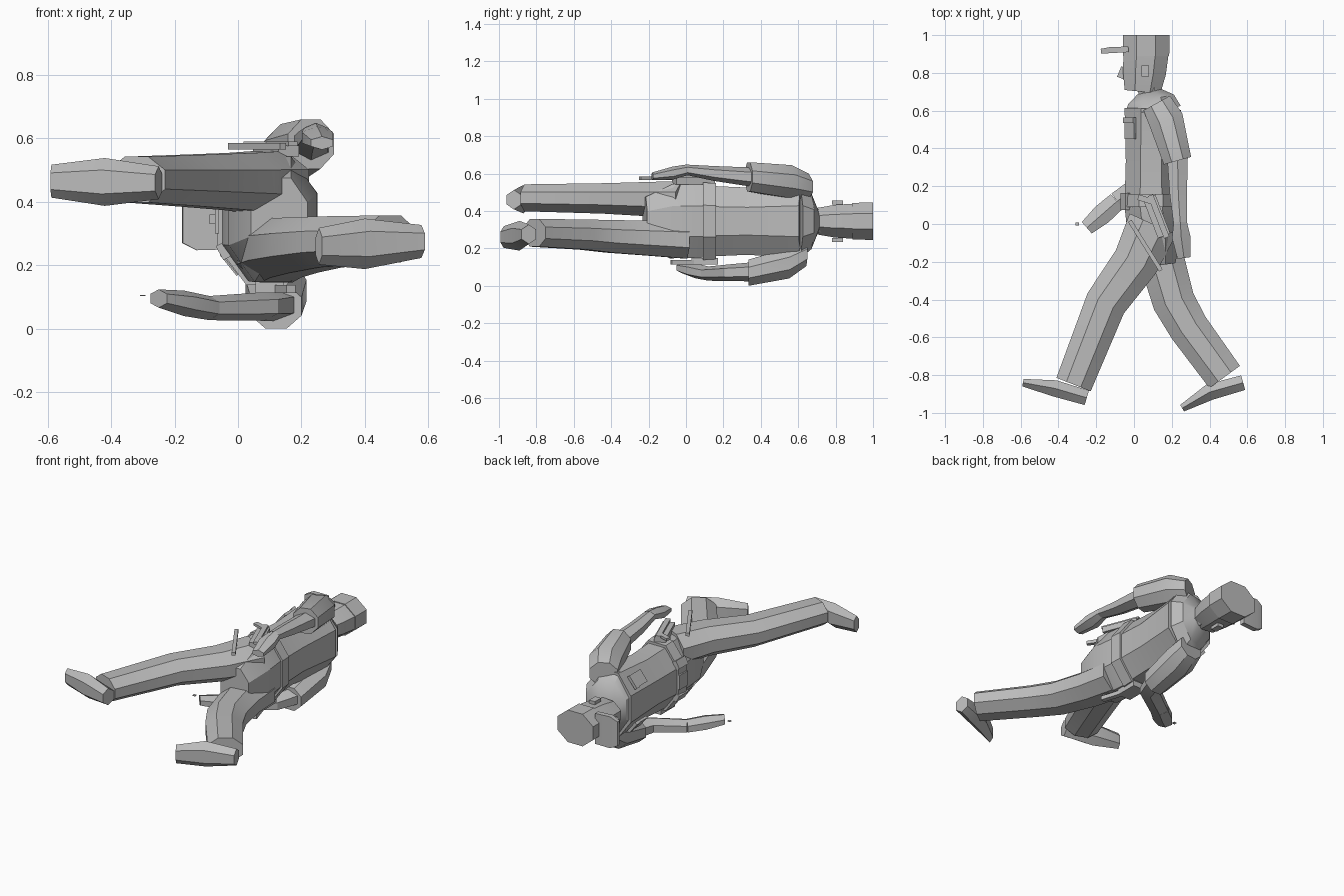
import bpy, bmesh, math
from mathutils import Vector, Euler

cube = bpy.data.objects.get("Cube")
if cube:
    bpy.data.objects.remove(cube, do_unlink=True)

grey = bpy.data.materials.new("plain grey")
grey.use_nodes = True
colour = (.5, .5, .5, 1)
grey.diffuse_color = colour
grey.node_tree.nodes["Principled BSDF"].inputs["Base Color"].default_value = colour

# Plane that splits the body into its left and right halves
BODY_MIDDLE = .345


def finish(name, bm):
    """Turn a bmesh into a named grey object, smooth except at sharp edges."""
    bmesh.ops.recalc_face_normals(bm, faces=bm.faces)
    mesh = bpy.data.meshes.new(name)
    bm.to_mesh(mesh)
    bm.free()
    mesh.materials.append(grey)
    obj = bpy.data.objects.new(name, mesh)
    bpy.context.collection.objects.link(obj)
    bpy.ops.object.select_all(action='DESELECT')
    obj.select_set(True)
    bpy.context.view_layer.objects.active = obj
    bpy.ops.object.shade_smooth_by_angle(angle=math.radians(28))


def blend(pair, t):
    """Straight mix between the start and end value of a pair."""
    start, end = pair
    return start + (end - start) * t


def limb(name, path, depth, width, z=(BODY_MIDDLE, BODY_MIDDLE), bulge=0, sides=8):
    """Tapering faceted tube along a path seen from the side of the body.

    Depth is measured in the plane of the path, width is the half width across
    the body, z is the sideways position; bulge swells the middle.
    """
    bm = bmesh.new()
    points = [Vector((x, y, 0)) for x, y in path]
    last = len(points) - 1
    grow = 1 / math.cos(math.pi / sides)
    rings = []
    for k, point in enumerate(points):
        t = k / last
        swell = grow * (1 + bulge * math.sin(math.pi * t))
        # Section square to the averaged direction of the neighbouring spans
        along = Vector()
        if k > 0:
            along += (point - points[k - 1]).normalized()
        if k < last:
            along += (points[k + 1] - point).normalized()
        across = along.normalized().cross(Vector((0, 0, 1)))
        reach = across * blend(depth, t) / 2 * swell
        side = Vector((0, 0, blend(width, t) * swell))
        centre = point + Vector((0, 0, blend(z, t)))
        angles = [(i + .5) * math.tau / sides for i in range(sides)]
        rings.append([bm.verts.new(centre + reach * math.cos(a) + side * math.sin(a))
                      for a in angles])
    for low, high in zip(rings, rings[1:]):
        for i in range(sides):
            j = (i + 1) % sides
            bm.faces.new((low[i], low[j], high[j], high[i]))
    bm.faces.new(rings[0])
    bm.faces.new(rings[-1])
    finish(name, bm)


def box(name, place, size, lean=0, roll=0):
    """Block leaned in the side plane and rolled around the body's long axis."""
    bm = bmesh.new()
    bmesh.ops.create_cube(bm, size=1)
    bmesh.ops.scale(bm, vec=size, verts=bm.verts)
    turn = Euler((0, roll, lean)).to_matrix()
    bmesh.ops.rotate(bm, verts=bm.verts, matrix=turn)
    bmesh.ops.translate(bm, verts=bm.verts, vec=place)
    finish(name, bm)


# Shirt, shoulders, seat of the trousers and belt
limb("shirt", [(.09, .1), (.09, .33), (.1, .61)],
     depth=(.28, .3), width=(.19, .2), bulge=-.08)
limb("shoulders", [(.1, .6), (.09, .66), (.08, .7)],
     depth=(.3, .13), width=(.2, .06), bulge=.15)
limb("trouser_seat", [(.13, -.22), (.11, -.08), (.09, .1)],
     depth=(.18, .28), width=(.13, .195), bulge=.22)
limb("belt", [(.09, .09), (.09, .16)], depth=(.31, .3), width=(.207, .203))
box("belt_buckle", (-.066, .125, BODY_MIDDLE), (.012, .08, .09))

# Neck, head and cap
limb("neck", [(.09, .63), (.08, .76)], depth=(.13, .12), width=(.065, .06))
limb("head", [(.045, .7), (.055, .8), (.065, .92)],
     depth=(.19, .24), width=(.07, .095), bulge=.06)
box("nose", (-.06, .8, BODY_MIDDLE), (.04, .06, .03), lean=-.4)
limb("cap", [(.064, .89), (.064, 1)], depth=(.245, .247), width=(.098, .1))
limb("cap_brim", [(-.03, .925), (-.13, .92), (-.175, .915)],
     depth=(.03, .025), width=(.095, .075), bulge=.15, sides=4)

# Arm swung backward
limb("rear_sleeve", [(.12, .64), (.17, .55), (.23, .335)],
     depth=(.16, .15), width=(.07, .078), z=(.53, .582), bulge=.2)
limb("rear_forearm", [(.23, .36), (.235, .15), (.245, 0)],
     depth=(.11, .07), width=(.045, .024), z=(.58, .62), sides=6)
limb("rear_hand", [(.245, .01), (.25, -.07), (.265, -.18)],
     depth=(.07, .07), width=(.025, .018), z=(.62, .585), bulge=.4, sides=6)

# Arm swung forward
limb("front_sleeve", [(.11, .64), (.12, .55), (.12, .335)],
     depth=(.16, .16), width=(.065, .07), z=(.17, .07), bulge=.2)
limb("front_forearm", [(.12, .37), (.08, .24), (-.09, .12)],
     depth=(.13, .1), width=(.045, .033), z=(.075, .065), sides=6)
limb("front_hand", [(-.09, .12), (-.17, .05), (-.25, -.02)],
     depth=(.1, .08), width=(.033, .025), z=(.065, .095), bulge=.2, sides=6)
box("held_tip", (-.3, 0, .105), (.018, .018, .004))

# Leg stepping forward, with shoe
limb("front_trouser_leg", [(.1, 0), (.01, -.2), (-.15, -.42), (-.32, -.85)],
     depth=(.27, .195), width=(.1, .072), z=(.46, .47))
limb("front_shoe", [(-.25, -.92), (-.42, -.87), (-.588, -.84)],
     depth=(.08, .04), width=(.045, .045), z=(.46, .465), bulge=.45, sides=6)

# Leg trailing behind, with shoe
limb("rear_trouser_leg", [(.12, 0), (.15, -.2), (.21, -.41), (.29, -.55), (.48, -.81)],
     depth=(.25, .2), width=(.1, .074), z=(.245, .283))
limb("rear_shoe", [(.578, -.84), (.4, -.89), (.255, -.975)],
     depth=(.08, .04), width=(.045, .05), z=(.275, .26), bulge=.45, sides=6)

# Chest pockets, flaps and ears, mirrored across the body
for side in (-1, 1):
    z = BODY_MIDDLE + side * .14
    box("chest_pocket", (-.02, .5, z), (.014, .1, .08), roll=side * .68)
    box("pocket_flap", (-.024, .55, z), (.018, .03, .085), roll=side * .68)
    box("ear", (.06, .81, BODY_MIDDLE + side * .1), (.04, .06, .02))
    box("front_pouch", (-.045, .12, BODY_MIDDLE + side * .1), (.03, .09, .05), roll=side * .5)

# Belt gear: holster with handgun and baton on one hip, pouch and torch on the other
box("holster", (.12, .04, .56), (.07, .22, .035), lean=.37)
box("handgun_barrel", (.13, .04, .583), (.03, .24, .015), lean=.37)
box("handgun_grip", (.06, .13, .583), (.08, .03, .015), lean=-.3)
box("baton", (.06, -.115, .575), (.022, .31, .02), lean=.56)
box("side_pouch", (.1, .1, .13), (.09, .14, .035))
box("torch", (.13, .04, .125), (.03, .25, .025), lean=.3)
